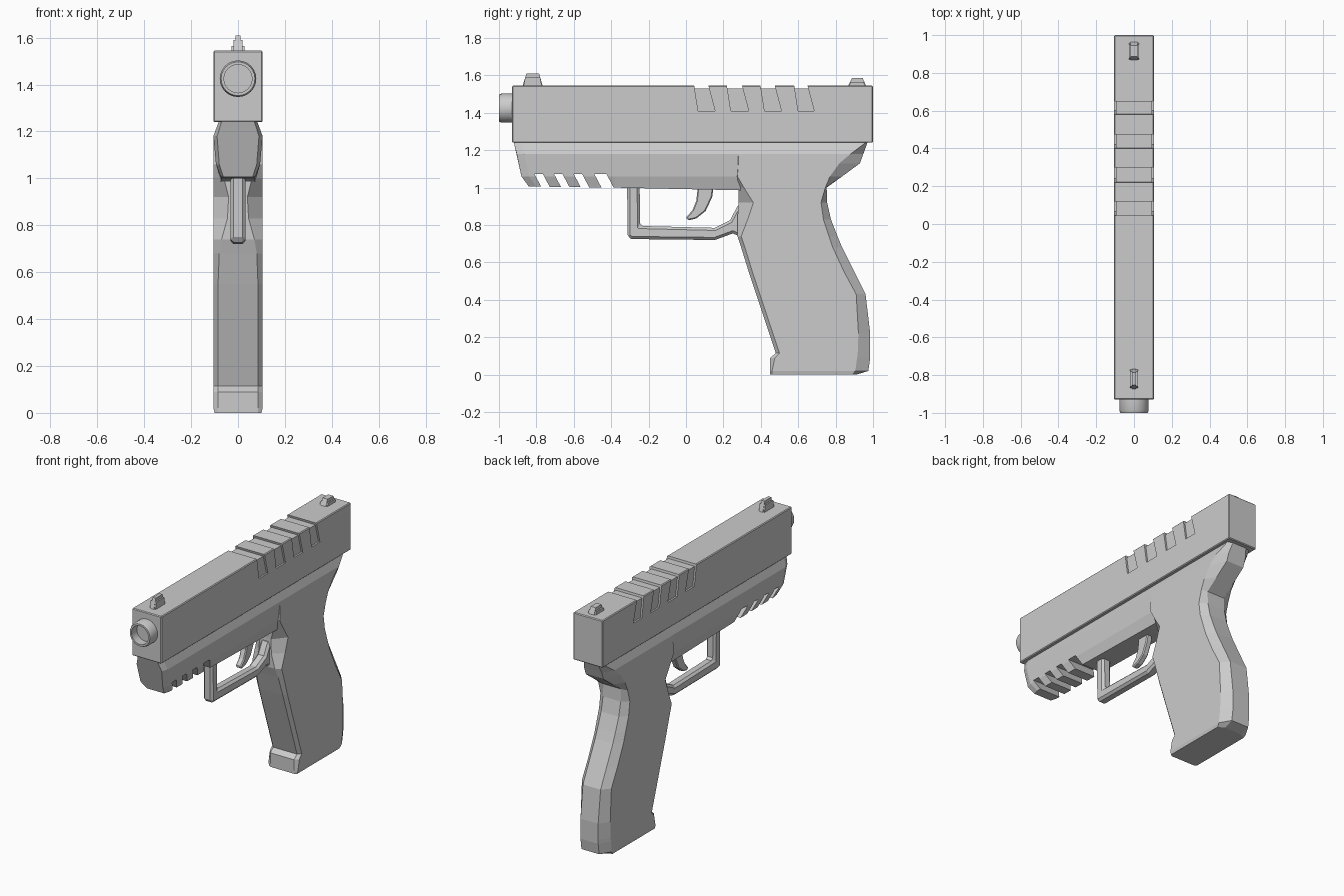
import bpy, bmesh, math

if "Cube" in bpy.data.objects:
    bpy.data.objects.remove(bpy.data.objects["Cube"])


def loft(name, rings):
    """Skin a stack of equal-length closed rings and cap both ends."""
    bm = bmesh.new()
    vs = [[bm.verts.new(p) for p in ring] for ring in rings]
    n = len(vs[0])
    for a, b in zip(vs, vs[1:]):
        for i in range(n):
            j = (i + 1) % n
            bm.faces.new((a[i], a[j], b[j], b[i]))
    bm.faces.new(vs[0][::-1])
    bm.faces.new(vs[-1])
    bmesh.ops.recalc_face_normals(bm, faces=bm.faces)
    me = bpy.data.meshes.new(name)
    bm.to_mesh(me)
    bm.free()
    ob = bpy.data.objects.new(name, me)
    bpy.context.collection.objects.link(ob)
    return ob


def prism(name, pts, w, bevel=0):
    """Side profile (y, z) extruded to x = -w..w."""
    ob = loft(name, [[(x, y, z) for y, z in pts] for x in (-w, w)])
    if bevel:
        m = ob.modifiers.new("bevel", 'BEVEL')
        m.width, m.segments = bevel, 1
        m.limit_method, m.angle_limit = 'ANGLE', math.radians(50)
        apply(ob, m)
    return ob


def apply(ob, m):
    bpy.context.view_layer.objects.active = ob
    bpy.ops.object.modifier_apply(modifier=m.name)


def boolean(ob, other, op='DIFFERENCE'):
    m = ob.modifiers.new("bool", 'BOOLEAN')
    m.operation, m.object, m.solver = op, other, 'EXACT'
    apply(ob, m)
    bpy.data.objects.remove(other)


def box(y0, y1, z0, z1):
    return [(y0, z0), (y1, z0), (y1, z1), (y0, z1)]


# Slide with slanted grooves that wrap over the top
slide = prism("slide", box(-.93, 1.0, 1.24, 1.545), .105, .005)
for a, b in ((.04, .12), (.215, .30), (.395, .475), (.575, .65)):
    cut = prism("groove_cutter",
                [(a + .025, 1.41), (b + .035, 1.41), (b - .015, 1.6), (a - .005, 1.6)], .2)
    boolean(slide, cut)
boolean(slide, prism("slide_core", box(.02, .72, 1.36, 1.53), .094), 'UNION')

# Hollow muzzle
muzzle = loft("muzzle", [
    [(r * math.cos(t * math.tau / 24), y, 1.425 + r * math.sin(t * math.tau / 24)) for t in range(24)]
    for r, y in ((.078, -.92), (.078, -.985), (.072, -1.0), (.06, -1.0), (.06, -.945))])
bpy.ops.object.select_all(action='DESELECT')
bpy.context.view_layer.objects.active = muzzle
muzzle.select_set(True)
bpy.ops.object.shade_smooth_by_angle(angle=math.radians(30))

# Sights: narrow blade with low side flanges
for name, y0, y1, top, w in (("front_sight", -.875, -.765, 1.61, .011),
                             ("rear_sight", .865, .965, 1.585, .018)):
    prism(name, [(y0, 1.54), (y1, 1.54), (y1 - .02, top), (y0 + .022, top)], w)
    prism(name + "_base", [(y0 + .005, 1.54), (y1 - .005, 1.54),
                           (y1 - .015, top - .02), (y0 + .015, top - .02)], w + .009)

# Frame under the slide: (half width, z) section swept along y
section = ((.083, 1.24), (.105, 1.18), (.094, 1.06), (.073, 1.005))
nose = (-.92, -.905, -.88, -.84)


def frame_ring(ys, wscale=1, drop=0):
    half = [(w * wscale, y, z - (drop if i == 3 else 0))
            for i, ((w, z), y) in enumerate(zip(section, ys))]
    return half + [(-x, y, z) for x, y, z in reversed(half)]


frame = loft("frame", [frame_ring(nose, .85),
                       frame_ring([y + .04 for y in nose]),
                       frame_ring([-.38] * 4, 1, .005),
                       frame_ring([.33] * 4, 1, .02)])

# Accessory rail notches
for a, b in ((-.775, -.73), (-.67, -.625), (-.565, -.52), (-.455, -.39)):
    boolean(frame, prism("rail_cutter",
                         [(a + .03, .95), (b + .03, .95), (b - .035, 1.072), (a - .035, 1.072)], .2))

# Grip: z, front y, front bevel y, front half width, back y, back bevel y, side half width
grip_rows = (
    (0.00, .45, .46, .085, .91, .89, .10),
    (0.02, .45, .46, .085, .975, .905, .105),
    (0.09, .45, .475, .085, .985, .915, .105),
    (.115, .48, .50, .085, .985, .918, .105),
    (0.22, .445, .465, .085, .985, .922, .105),
    (0.43, .375, .395, .085, .96, .91, .105),
    (0.55, .335, .355, .085, .90, .845, .105),
    (0.68, .295, .315, .08, .835, .785, .105),
    (0.74, .275, .295, .07, .81, .765, .105),
    (0.83, .275, .33, .045, .775, .735, .105),
    (0.92, .28, .36, .04, .755, .722, .105),
    (1.00, .28, .31, .06, .752, .745, .105),
    (1.06, .272, .275, .08, .835, .77, .105),
    (1.13, .27, .28, .09, .93, .82, .105),
    (1.18, .27, .28, .09, .948, .88, .105),
    (1.24, .27, .28, .075, .97, .96, .083))


def grip_ring(z, fy, fb, fw, by, bb, w):
    half = [(fw, fy, z), (w, fb, z), (w, bb, z), (w * .6, by, z)]
    return half + [(-x, y, z) for x, y, z in reversed(half)]


loft("grip", [grip_ring(*r) for r in grip_rows])

# Trigger guard and trigger
prism("trigger_guard", [
    (-.315, 1.02), (-.312, .735), (-.29, .725), (.155, .72), (.25, .755), (.31, .73),
    (.33, .92), (.275, .90), (.235, .825), (.155, .785), (-.245, .795), (-.248, 1.02)], .033, .014)
prism("trigger", [
    (.065, 1.02), (.15, 1.02), (.14, .95), (.105, .875), (.055, .835), (.012, .825),
    (0, .84), (.035, .88), (.055, .93)], .02, .006)
